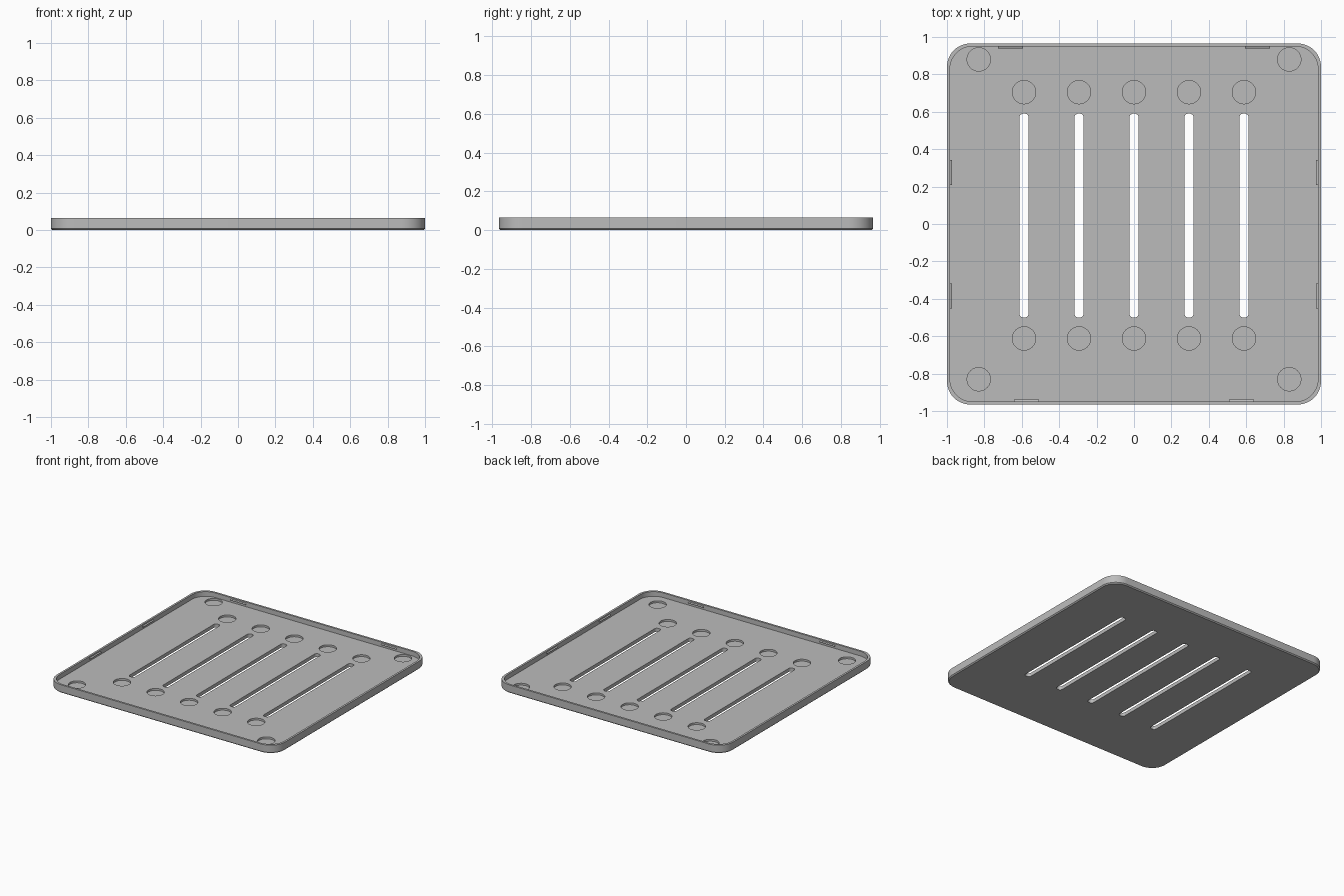
import bpy, bmesh, math

if "Cube" in bpy.data.objects:
    bpy.data.objects.remove(bpy.data.objects["Cube"])

grey = bpy.data.materials.new("plain grey")
grey.use_nodes = True
grey.diffuse_color = (0.5, 0.5, 0.5, 1)
grey.node_tree.nodes["Principled BSDF"].inputs["Base Color"].default_value = (0.5, 0.5, 0.5, 1)

HX, HY, HEIGHT = 1.0, 0.965, 0.065
FLOOR, POCKET, WALL, RADIUS = 0.028, 0.013, 0.016, 0.125


def outline(hx, hy, r, cx=0, cy=0, steps=12):
    """Rounded rectangle, anticlockwise."""
    pts = []
    for k, (sx, sy) in enumerate([(1, 1), (-1, 1), (-1, -1), (1, -1)]):
        for i in range(steps + 1):
            a = math.pi / 2 * (k + i / steps)
            pts.append((cx + sx * (hx - r) + r * math.cos(a),
                        cy + sy * (hy - r) + r * math.sin(a)))
    return pts


def loft(bm, layers):
    """Closed solid through (outline, z) layers."""
    rings = [[bm.verts.new((x, y, z)) for x, y in pts] for pts, z in layers]
    n = len(rings[0])
    bm.faces.new(rings[0][::-1])
    bm.faces.new(rings[-1])
    for low, high in zip(rings, rings[1:]):
        for i in range(n):
            j = (i + 1) % n
            bm.faces.new((low[i], low[j], high[j], high[i]))


def finish(bm, name):
    bmesh.ops.remove_doubles(bm, verts=bm.verts, dist=1e-5)
    bmesh.ops.recalc_face_normals(bm, faces=bm.faces)
    mesh = bpy.data.meshes.new(name)
    bm.to_mesh(mesh)
    bm.free()
    mesh.materials.append(grey)
    obj = bpy.data.objects.new(name, mesh)
    bpy.context.collection.objects.link(obj)
    return obj


# Tray body with a small chamfer under the edge
bm = bmesh.new()
c = 0.008
loft(bm, [(outline(HX - c, HY - c, RADIUS - c), 0),
          (outline(HX, HY, RADIUS), c),
          (outline(HX, HY, RADIUS), HEIGHT)])
tray = finish(bm, "tray")

# Hollow above the floor
bm = bmesh.new()
inner = outline(HX - WALL, HY - WALL, RADIUS - 0.005)
loft(bm, [(inner, FLOOR), (inner, 0.2)])
cutters = [finish(bm, "hollow_cutter")]

# Vent slots and round magnet pockets
slots, pockets = bmesh.new(), bmesh.new()
centres = [(x, y) for x in (-0.83, 0.83) for y in (-0.83, 0.88)]
for i in range(-2, 3):
    x = i * 0.294
    slot = outline(0.024, 0.545, 0.02, x, 0.045, 6)
    loft(slots, [(slot, -0.1), (slot, 0.1)])
    centres += [(x, -0.612), (x, 0.705)]
for x, y in centres:
    disc = outline(0.0625, 0.0625, 0.0625, x, y, 12)
    loft(pockets, [(disc, POCKET), (disc, 0.05)])
cutters += [finish(slots, "slot_cutter"), finish(pockets, "pocket_cutter")]

for cutter in cutters:
    mod = tray.modifiers.new(cutter.name, "BOOLEAN")
    mod.operation = "DIFFERENCE"
    mod.solver = "EXACT"
    mod.object = cutter
    cutter.hide_render = True
    cutter.hide_set(True)

# Bake the cuts, then drop the cutters
graph = bpy.context.evaluated_depsgraph_get()
baked = bpy.data.meshes.new_from_object(tray.evaluated_get(graph))
tray.modifiers.clear()
tray.data = baked
for cutter in cutters:
    bpy.data.objects.remove(cutter)

# Wedge-shaped snap tabs inside the walls
bm = bmesh.new()
spots = [(s * (HX - WALL), y, -s, 0) for s in (-1, 1) for y in (-0.385, 0.275)]
spots += [(s * 0.66, HY - WALL, 0, -1) for s in (-1, 1)]
spots += [(s * 0.575, WALL - HY, 0, 1) for s in (-1, 1)]
for x, y, nx, ny in spots:
    ends = []
    for side in (-0.066, 0.066):
        ends.append([bm.verts.new((x + nx * d - ny * side, y + ny * d + nx * side, z))
                     for d, z in ((-0.004, 0.04), (0.01, 0.046), (0.01, 0.05), (-0.004, 0.056))])
    a, b = ends
    bm.faces.new(a)
    bm.faces.new(b[::-1])
    for i in range(4):
        j = (i + 1) % 4
        bm.faces.new((a[i], b[i], b[j], a[j]))
finish(bm, "snap_tabs")

# Smooth rounded walls, crisp edges
bpy.ops.object.select_all(action="DESELECT")
tray.select_set(True)
bpy.context.view_layer.objects.active = tray
bpy.ops.object.shade_smooth_by_angle(angle=math.radians(30))
